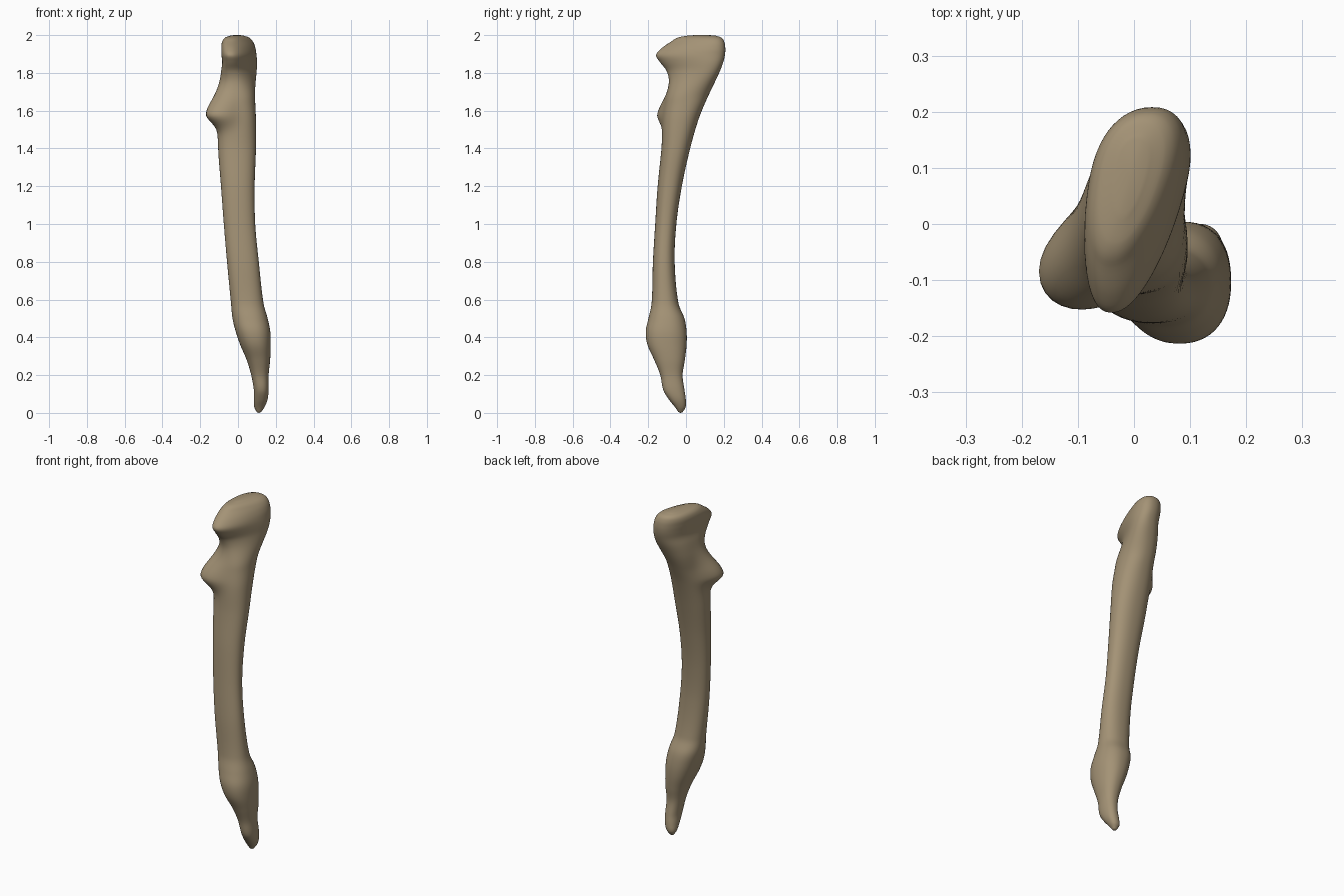
import bpy, bmesh, math

if "Cube" in bpy.data.objects:
    bpy.data.objects.remove(bpy.data.objects["Cube"])

# Cross-section extents along the bone: z, x min, x max, y min, y max
SECTIONS = [
    (0.004, 0.100, 0.122, -0.040, -0.018),
    (0.03, 0.086, 0.140, -0.058, -0.002),
    (0.07, 0.084, 0.156, -0.090, -0.001),
    (0.12, 0.084, 0.162, -0.120, -0.008),
    (0.20, 0.070, 0.162, -0.136, -0.018),
    (0.28, 0.046, 0.170, -0.168, -0.006),
    (0.36, 0.012, 0.173, -0.204, 0.003),
    (0.43, -0.012, 0.171, -0.213, 0.003),
    (0.50, -0.029, 0.157, -0.199, -0.008),
    (0.58, -0.037, 0.135, -0.182, -0.040),
    (0.80, -0.058, 0.110, -0.175, -0.060),
    (1.00, -0.075, 0.091, -0.163, -0.051),
    (1.20, -0.090, 0.088, -0.150, -0.022),
    (1.40, -0.105, 0.095, -0.130, 0.022),
    (1.55, -0.105, 0.095, -0.122, 0.065),
    (1.65, -0.092, 0.091, -0.105, 0.105),
    (1.75, -0.090, 0.090, -0.088, 0.152),
    (1.81, -0.090, 0.090, -0.102, 0.180),
    (1.86, -0.088, 0.090, -0.140, 0.198),
    (1.895, -0.092, 0.087, -0.158, 0.206),
    (1.93, -0.093, 0.082, -0.130, 0.208),
    (1.965, -0.088, 0.070, -0.080, 0.202),
    (1.988, -0.070, 0.050, -0.040, 0.185),
    (1.999, -0.035, 0.020, 0.020, 0.150),
]
SIDES = 56
STEP = 5


def slope(i):
    a, b = SECTIONS[max(i - 1, 0)], SECTIONS[min(i + 1, len(SECTIONS) - 1)]
    return [(q - p) / (b[0] - a[0]) for p, q in zip(a, b)]


def smooth_sections():
    # Hermite interpolation between the measured sections
    for i in range(len(SECTIONS) - 1):
        a, b, ma, mb = SECTIONS[i], SECTIONS[i + 1], slope(i), slope(i + 1)
        h = b[0] - a[0]
        n = max(STEP, int(h / 0.012))
        for s in range(n):
            t = s / n
            yield [a[0] + h * t] + [
                (2*t**3 - 3*t*t + 1) * a[k] + (t**3 - 2*t*t + t) * h * ma[k]
                + (3*t*t - 2*t**3) * b[k] + (t**3 - t*t) * h * mb[k]
                for k in range(1, 5)]
    yield list(SECTIONS[-1])


def ring(z, x0, x1, y0, y1):
    cx, cy, rx, ry = (x0 + x1) / 2, (y0 + y1) / 2, (x1 - x0) / 2, (y1 - y0) / 2
    # The elbow end leans sideways towards its beak and narrows there
    head = min(max((z - 1.66) / 0.2, 0), 1)
    head = head * head * (3 - 2 * head)
    shear = 0.42 * rx * head
    rx = math.sqrt(rx * rx - shear * shear)
    # Pointed side process below the notch
    sz = 0.085 if z > 1.585 else 0.045
    bump = 0.085 * math.exp(-0.5 * ((z - 1.585) / sz) ** 2)
    e = 2 / 2.25
    for j in range(SIDES):
        t = 2 * math.pi * j / SIDES
        c, s = math.cos(t), math.sin(t)
        u = math.copysign(abs(c) ** e, c)
        v = math.copysign(abs(s) ** e, s)
        dx = rx * u * (1 + 0.22 * head * v) + shear * v
        dy = ry * v
        d = math.atan2(dy, dx) - math.radians(-148)
        d = (d + math.pi) % (2 * math.pi) - math.pi
        push = bump * math.exp(-0.5 * (d / 0.48) ** 2)
        r = math.hypot(dx, dy)
        yield cx + dx * (1 + push / r), cy + dy * (1 + push / r), z


# Loft the whole bone
bm = bmesh.new()
rings = [[bm.verts.new(p) for p in ring(*sec)] for sec in smooth_sections()]
for lo, hi in zip(rings, rings[1:]):
    for j in range(SIDES):
        k = (j + 1) % SIDES
        bm.faces.new((lo[j], lo[k], hi[k], hi[j]))
# Rounded end caps
for loop, z in ((rings[0], 0.0), (rings[-1], 2.0)):
    n = len(loop)
    tip = bm.verts.new((sum(v.co.x for v in loop) / n, sum(v.co.y for v in loop) / n, z))
    for j in range(n):
        bm.faces.new((loop[j], loop[(j + 1) % n], tip))
bmesh.ops.recalc_face_normals(bm, faces=bm.faces[:])
for f in bm.faces:
    f.smooth = True

mesh = bpy.data.meshes.new("forearm_bone")
bm.to_mesh(mesh)
bm.free()
bone = bpy.data.objects.new("forearm_bone", mesh)
bpy.context.collection.objects.link(bone)

mat = bpy.data.materials.new("bone tan")
mat.diffuse_color = (0.37, 0.29, 0.18, 1)
mat.use_nodes = True
mat.node_tree.nodes["Principled BSDF"].inputs["Base Color"].default_value = mat.diffuse_color
mesh.materials.append(mat)
